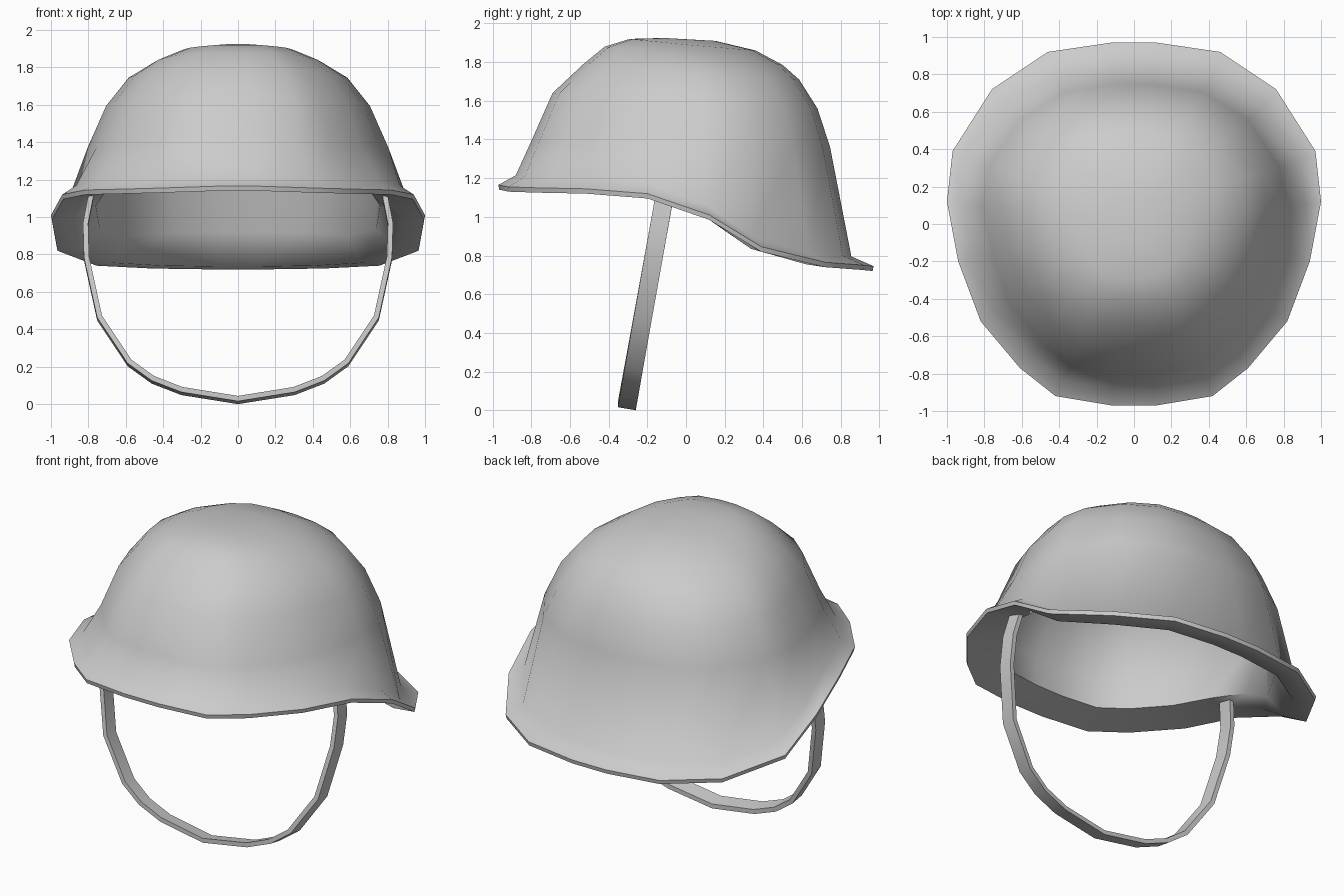
import bpy, bmesh
from mathutils import Vector

cube = bpy.data.objects.get("Cube")
if cube:
    bpy.data.objects.remove(cube, do_unlink=True)

grey = bpy.data.materials.new("plain_grey")
grey.use_nodes = True
colour = (0.6, 0.6, 0.6, 1)
grey.diffuse_color = colour
grey.node_tree.nodes["Principled BSDF"].inputs["Base Color"].default_value = colour

# Brim outline, left half from back to front: x, y, z
HALF = [(.12, .97, .745), (.46, .92, .75), (.76, .72, .765), (.97, .39, .845),
        (1, .12, 1.01), (.94, -.2, 1.12), (.82, -.52, 1.145), (.61, -.77, 1.15),
        (.42, -.92, 1.155), (.12, -.97, 1.165)]
OUTLINE = HALF + [(-x, y, z) for x, y, z in reversed(HALF)]
REACH = .97

# Dome levels: half width, front reach, back reach, front height, back height
DOME = [(.805, .805, .745, 1.38, 1.36), (.705, .69, .68, 1.64, 1.56),
        (.585, .53, .585, 1.79, 1.71), (.45, .42, .5, 1.88, 1.785),
        (.31, .29, .36, 1.92, 1.86), (.12, .11, .15, 1.925, 1.91)]


def brim_ring(width, front, back, lift, back_lift=0):
    """Ring that follows the brim's wavy height, with extra lift to the back."""
    return [Vector((x * width, y / REACH * (back if y > 0 else front),
                    z + lift + back_lift * max(0, y + .2)))
            for x, y, z in OUTLINE]


def dome_ring(width, front, back, z_front, z_back, inset=0, drop=0):
    """Ring on the dome, tilted from front to back."""
    ring = []
    for x, y, _ in OUTLINE:
        t = (y / REACH + 1) / 2
        ring.append(Vector((x * (width - inset),
                            y / REACH * ((back if y > 0 else front) - inset),
                            z_front + (z_back - z_front) * t - drop)))
    return ring


def skin(name, rings, angle):
    """Bridge a list of closed rings, cap both ends and shade."""
    bm = bmesh.new()
    loops = [[bm.verts.new(p) for p in ring] for ring in rings]
    n = len(loops[0])
    for a, b in zip(loops, loops[1:]):
        for i in range(n):
            j = (i + 1) % n
            bm.faces.new((a[i], a[j], b[j], b[i]))
    bm.faces.new(loops[0])
    bm.faces.new(loops[-1])
    bmesh.ops.recalc_face_normals(bm, faces=bm.faces)
    mesh = bpy.data.meshes.new(name)
    bm.to_mesh(mesh)
    bm.free()
    mesh.materials.append(grey)
    obj = bpy.data.objects.new(name, mesh)
    bpy.context.collection.objects.link(obj)
    bpy.ops.object.select_all(action='DESELECT')
    obj.select_set(True)
    bpy.context.view_layer.objects.active = obj
    bpy.ops.object.shade_smooth_by_angle(angle=angle)


# Helmet shell: outer dome, flared brim, brim edge, underside lip, inner dome
outer = [dome_ring(*level) for level in reversed(DOME)]
brim = [brim_ring(.92, .88, .855, .05), brim_ring(1, .97, .97, 0),
        brim_ring(.995, .965, .965, -.025), brim_ring(.88, .85, .835, -.01),
        brim_ring(.76, .75, .77, .005, .145)]
inner = [dome_ring(*level, inset=.04, drop=.03) for level in DOME]
skin("helmet_shell", outer + brim + inner, 1.15)

# Chin strap: flat band in a plane tilted backwards at the top
side = [(.78, 1.14), (.815, .96), (.81, .78), (.74, .46), (.58, .22),
        (.455, .13), (.3, .07)]
path = side + [(0, .022)] + [(-x, z) for x, z in reversed(side)]
across = Vector((0, .985, -.17)) * .047
bands = []
for i, (x, z) in enumerate(path):
    before, after = path[max(i - 1, 0)], path[min(i + 1, len(path) - 1)]
    normal = Vector((after[1] - before[1], 0, before[0] - after[0])).normalized() * .014
    centre = Vector((x, -.31 + .18 * z, z))
    bands.append([centre + across + normal, centre - across + normal,
                  centre - across - normal, centre + across - normal])
skin("chin_strap", bands, .7)
